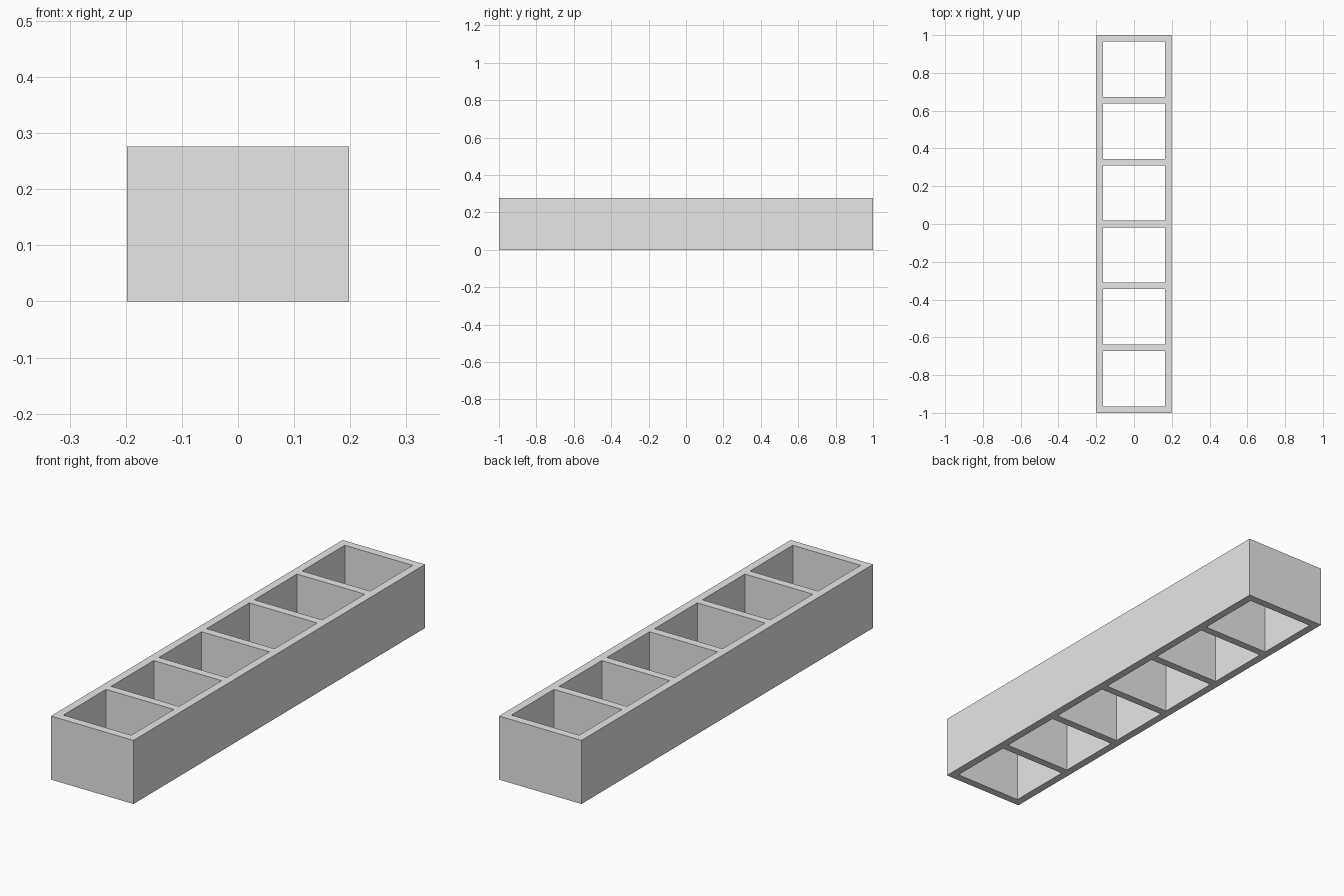
import bpy
import bmesh

if "Cube" in bpy.data.objects:
    bpy.data.objects.remove(bpy.data.objects["Cube"], do_unlink=True)

CELLS = 6
WIDTH, LENGTH, HEIGHT = 0.396, 2.0, 0.276
WALL = 0.035
CELL = (LENGTH - WALL * (CELLS + 1)) / CELLS

# Wall and opening boundaries across and along the tray
xs = [-WIDTH / 2, -WIDTH / 2 + WALL, WIDTH / 2 - WALL, WIDTH / 2]
ys = [-LENGTH / 2]
for i in range(2 * CELLS + 1):
    ys.append(ys[-1] + (CELL if i % 2 else WALL))

# Flat ladder outline: every grid square except the openings
bm = bmesh.new()
grid = [[bm.verts.new((x, y, 0)) for y in ys] for x in xs]
for i in range(len(xs) - 1):
    for j in range(len(ys) - 1):
        if i == 1 and j % 2 == 1:
            continue
        bm.faces.new((grid[i][j], grid[i + 1][j],
                      grid[i + 1][j + 1], grid[i][j + 1]))

# Raise the outline into walls, open at top and bottom
raised = bmesh.ops.extrude_face_region(bm, geom=bm.faces[:], use_keep_orig=True)
top = [g for g in raised["geom"] if isinstance(g, bmesh.types.BMVert)]
bmesh.ops.translate(bm, verts=top, vec=(0, 0, HEIGHT))
bmesh.ops.recalc_face_normals(bm, faces=bm.faces[:])

mesh = bpy.data.meshes.new("divided_frame")
bm.to_mesh(mesh)
bm.free()
frame = bpy.data.objects.new("divided_frame", mesh)
bpy.context.collection.objects.link(frame)

# Plain light grey
grey = bpy.data.materials.new("light_grey")
grey.use_nodes = True
colour = (0.8, 0.8, 0.8, 1.0)
grey.diffuse_color = colour
grey.node_tree.nodes["Principled BSDF"].inputs["Base Color"].default_value = colour
mesh.materials.append(grey)
